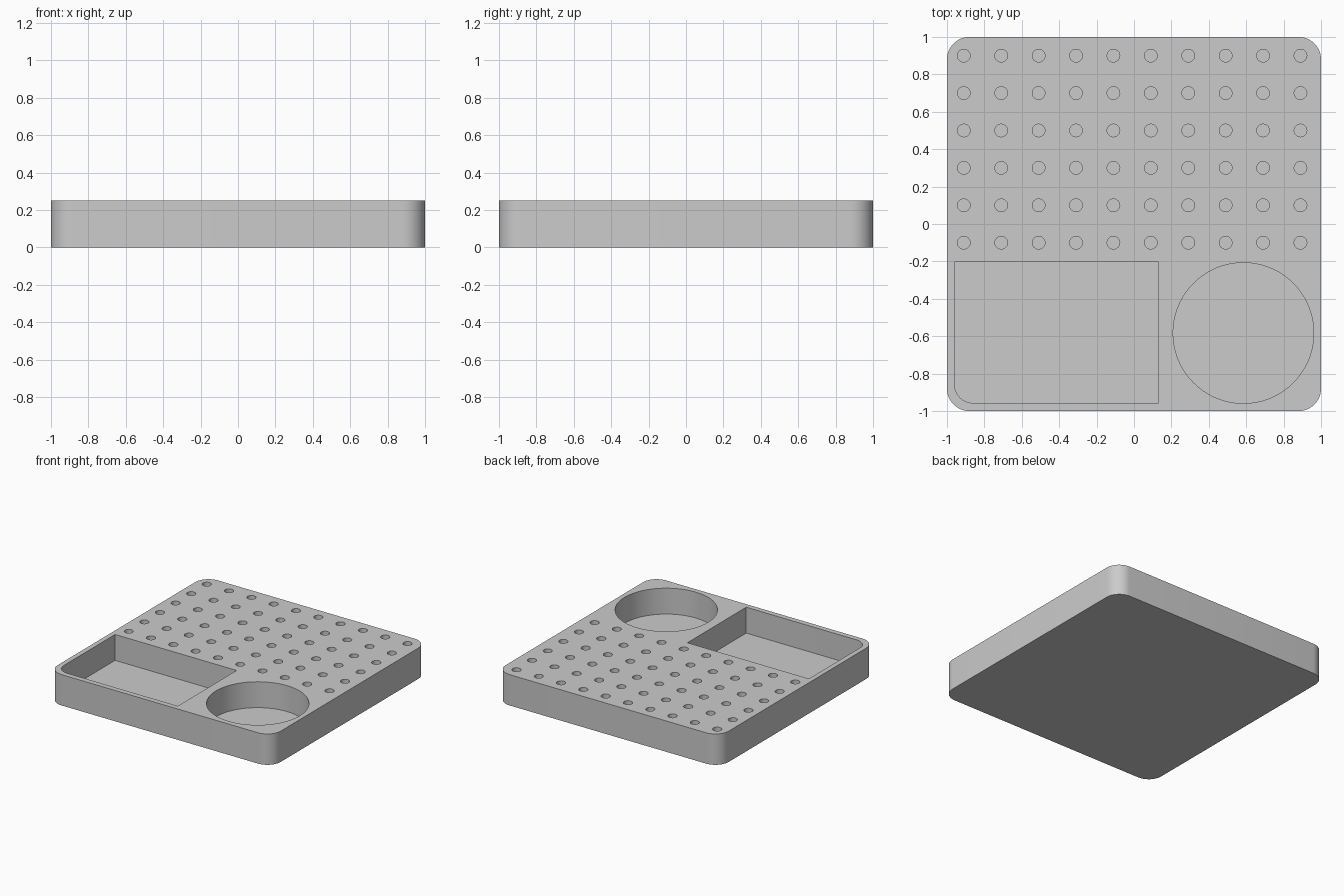
import bpy, bmesh
from math import cos, sin, pi

if "Cube" in bpy.data.objects:
    bpy.data.objects.remove(bpy.data.objects["Cube"], do_unlink=True)

HEIGHT, FLOOR = 0.25, 0.04

grey = bpy.data.materials.new("plain grey")
grey.use_nodes = True
colour = (0.6, 0.6, 0.6, 1)
grey.diffuse_color = colour
grey.node_tree.nodes["Principled BSDF"].inputs["Base Color"].default_value = colour


def arc(cx, cy, r, start, sweep, steps):
    return [(cx + r * cos(start + sweep * i / steps), cy + r * sin(start + sweep * i / steps))
            for i in range(steps + 1)]


def circle(cx, cy, r, steps):
    return arc(cx, cy, r, 0, 2 * pi, steps)[:-1]


def add_prism(bm, outline, z0, z1):
    """Extrude a counter-clockwise outline from z0 to z1."""
    low = [bm.verts.new((x, y, z0)) for x, y in outline]
    high = [bm.verts.new((x, y, z1)) for x, y in outline]
    bm.faces.new(low[::-1])
    bm.faces.new(high)
    n = len(outline)
    for i in range(n):
        j = (i + 1) % n
        bm.faces.new((low[i], low[j], high[j], high[i]))


def make_object(name, bm):
    mesh = bpy.data.meshes.new(name)
    bm.to_mesh(mesh)
    bm.free()
    mesh.materials.append(grey)
    obj = bpy.data.objects.new(name, mesh)
    bpy.context.collection.objects.link(obj)
    return obj


# Tray body with rounded vertical corners
R = 0.12
C = 1 - R
body = bmesh.new()
outline = []
for k, (sx, sy) in enumerate([(1, 1), (-1, 1), (-1, -1), (1, -1)]):
    outline += arc(sx * C, sy * C, R, k * pi / 2, pi / 2, 12)
add_prism(body, outline, 0, HEIGHT)
tray = make_object("organiser_tray", body)

# Cutters: rectangular pocket, round pocket and the grid of holes
cuts = bmesh.new()
left, right, front, back, r = -0.96, 0.13, -0.957, -0.203, 0.1
pocket = [(right, front), (right, back), (left, back)]
pocket += arc(left + r, front + r, r, pi, pi / 2, 12)
add_prism(cuts, pocket, FLOOR, HEIGHT + 0.1)
add_prism(cuts, circle(0.585, -0.583, 0.376, 72), FLOOR, HEIGHT + 0.1)
for col in range(10):
    for row in range(6):
        add_prism(cuts, circle(-0.91 + 0.2 * col, -0.1 + 0.2 * row, 0.034, 24),
                  FLOOR, HEIGHT + 0.1)
cutter = make_object("pocket_cutter", cuts)
cutter.hide_render = True

# Cut the recesses, then smooth the curved walls
mod = tray.modifiers.new("recesses", "BOOLEAN")
mod.operation = "DIFFERENCE"
mod.solver = "EXACT"
mod.object = cutter
bpy.ops.object.select_all(action="DESELECT")
bpy.context.view_layer.objects.active = tray
tray.select_set(True)
bpy.ops.object.modifier_apply(modifier=mod.name)
bpy.data.objects.remove(cutter, do_unlink=True)
bpy.ops.object.shade_smooth_by_angle(angle=pi / 6)
